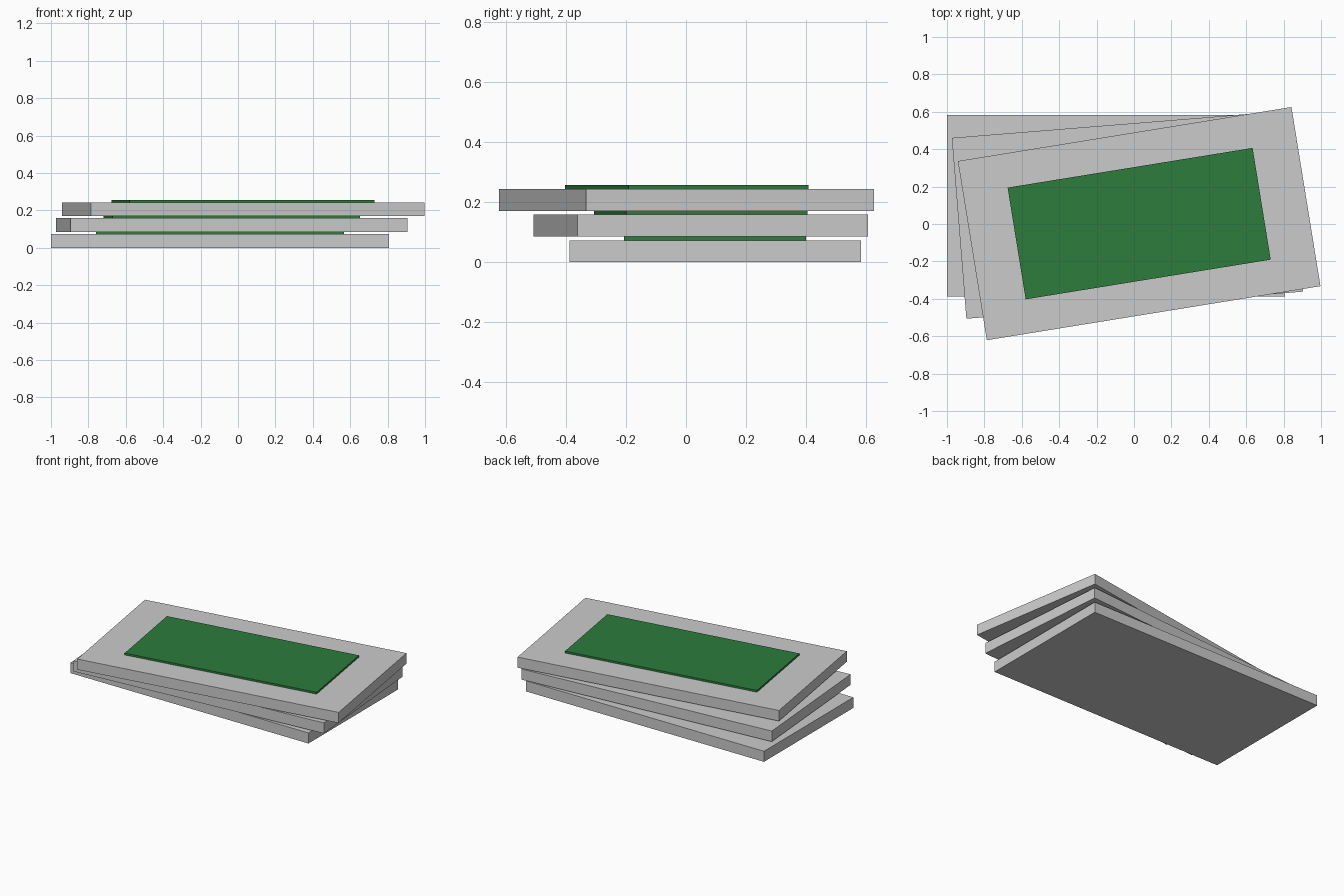
import bpy
from math import radians
from mathutils import Matrix

if "Cube" in bpy.data.objects:
    bpy.data.objects.remove(bpy.data.objects["Cube"])

PLATE = (1.807, 0.970, 0.0725)
PANEL = (1.327, 0.605, 0.0128)
STEP = PLATE[2] + PANEL[2]

green = bpy.data.materials.new("green")
green.diffuse_color = (0.025, 0.2, 0.045, 1)
green.use_nodes = True
green.node_tree.nodes["Principled BSDF"].inputs["Base Color"].default_value = green.diffuse_color


def slab(name, size, x, y, base, angle, mat=None):
    """Box resting on height base, turned about z."""
    bpy.ops.mesh.primitive_cube_add(size=1)
    ob = bpy.context.object
    ob.name = name
    ob.data.transform(Matrix.Diagonal((*size, 1)))
    ob.location = (x, y, base + size[2] / 2)
    ob.rotation_euler.z = angle
    if mat:
        ob.data.materials.append(mat)


# Three fanned plates, each with a thin green panel on top
for i, label in enumerate(("bottom", "middle", "top")):
    x, y = -0.0965 + 0.062 * i, 0.097 - 0.0475 * i
    angle = radians(4.6 * i)
    slab(label + "_plate", PLATE, x, y, STEP * i, angle)
    slab(label + "_green_panel", PANEL, x, y, STEP * i + PLATE[2], angle, green)
